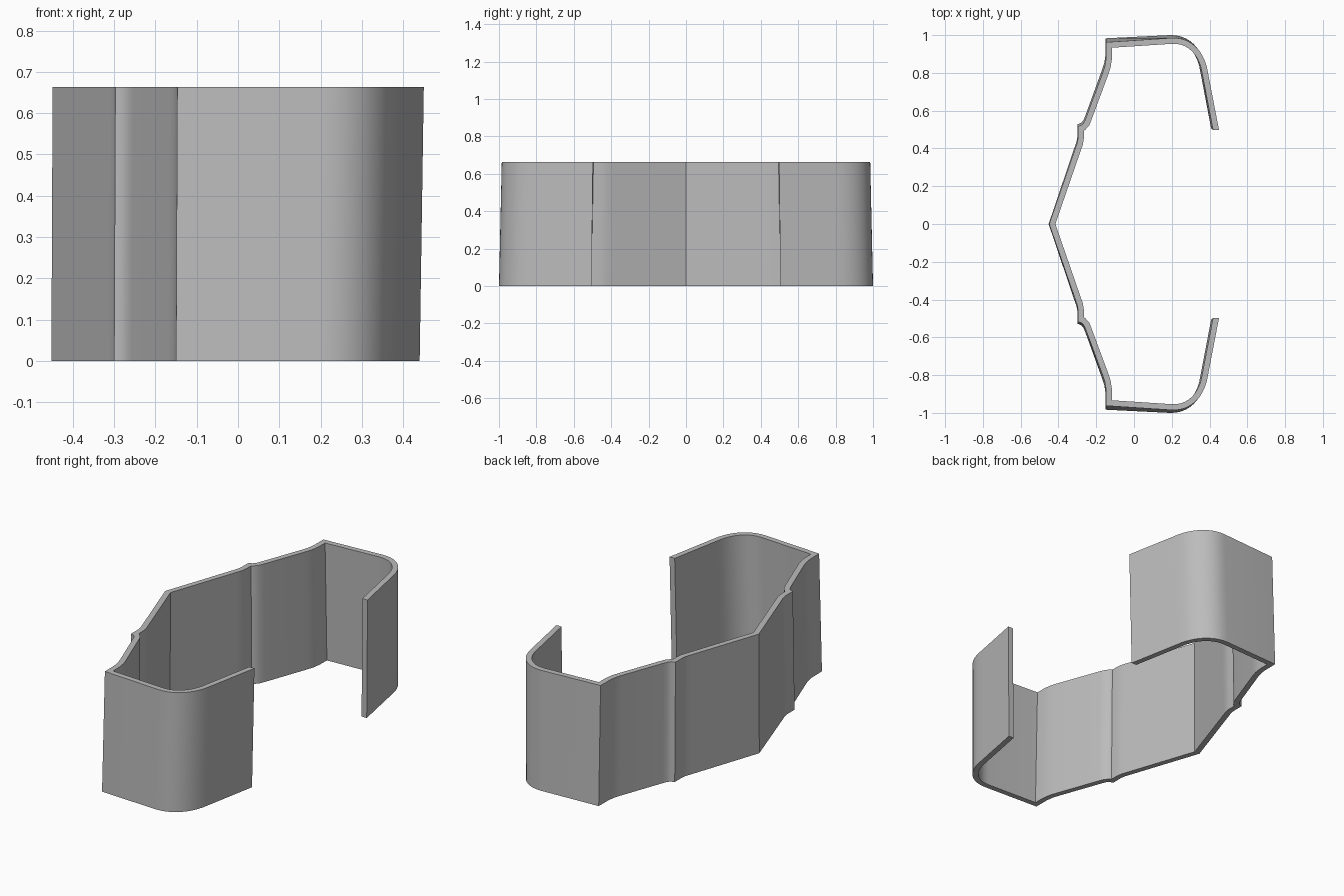
import bpy, bmesh, math
from mathutils import Vector

if "Cube" in bpy.data.objects:
    bpy.data.objects.remove(bpy.data.objects["Cube"])

HEIGHT = 0.663
WALL = 0.031

# Outer outline of one half at the base, from the centre crease to the free end
half = [(-0.452, 0.0), (-0.315, 0.405), (-0.304, 0.437), (-0.30, 0.462),
        (-0.30, 0.528), (-0.28, 0.535), (-0.267, 0.55), (-0.257, 0.575),
        (-0.168, 0.82), (-0.157, 0.855), (-0.151, 0.895), (-0.15, 0.983),
        (0.19, 1.0)]
# Rounded corner as a smooth cubic, then the straight return flange
p0, p1, p2, p3 = [Vector(p) for p in ((0.19, 1.0), (0.29, 1.004), (0.365, 0.93), (0.382, 0.81))]
for i in range(1, 11):
    t = i / 10
    p = p0 * (1-t)**3 + p1 * 3*t*(1-t)**2 + p2 * 3*t*t*(1-t) + p3 * t**3
    half.append((p.x, p.y))
half.append((0.44, 0.505))


def lean(x, y):
    """Top edge leans inward at the sides and outward at the flanges."""
    k = min(max((x + 0.15) / 0.4, 0), 1)
    return (x + 0.003 + 0.007 * k, y * (1 - 0.021 + 0.007 * k))


def mirrored(pts):
    return [Vector((x, -y)) for x, y in reversed(pts[1:])] + [Vector(p) for p in pts]


def inset(pts):
    """Offset a polyline to its inner side with mitred corners."""
    out = []
    for i, p in enumerate(pts):
        dirs = []
        if i > 0:
            dirs.append((p - pts[i-1]).normalized())
        if i < len(pts) - 1:
            dirs.append((pts[i+1] - p).normalized())
        normals = [Vector((d.y, -d.x)) for d in dirs]
        m = sum(normals, Vector((0, 0))).normalized()
        out.append(p + m * WALL / m.dot(normals[0]))
    # Flange ends are cut square to the y axis
    for e, n in ((0, 1), (-1, -2)):
        d = out[e] - out[n]
        out[e] = out[n] + d * ((pts[e].y - out[n].y) / d.y)
    return out


base = mirrored(half)
top = mirrored([lean(x, y) for x, y in half])

# Folded wall with thickness
bm = bmesh.new()
ring = [[bm.verts.new((p.x, p.y, z)) for p in line]
        for line, z in ((base, 0), (top, HEIGHT), (inset(top), HEIGHT), (inset(base), 0))]
n = len(base)
for a in range(4):
    r, s = ring[a], ring[(a + 1) % 4]
    for i in range(n - 1):
        bm.faces.new((r[i], r[i+1], s[i+1], s[i]))
for i in (0, n - 1):
    bm.faces.new([r[i] for r in ring])
bmesh.ops.recalc_face_normals(bm, faces=bm.faces)
mesh = bpy.data.meshes.new("folded_wall")
bm.to_mesh(mesh)
bm.free()

wall = bpy.data.objects.new("folded_wall", mesh)
bpy.context.collection.objects.link(wall)
grey = bpy.data.materials.new("plain grey")
grey.diffuse_color = (0.5, 0.5, 0.5, 1)
grey.use_nodes = True
grey.node_tree.nodes["Principled BSDF"].inputs["Base Color"].default_value = grey.diffuse_color
mesh.materials.append(grey)

bpy.context.view_layer.objects.active = wall
wall.select_set(True)
bpy.ops.object.shade_smooth_by_angle(angle=math.radians(32))
